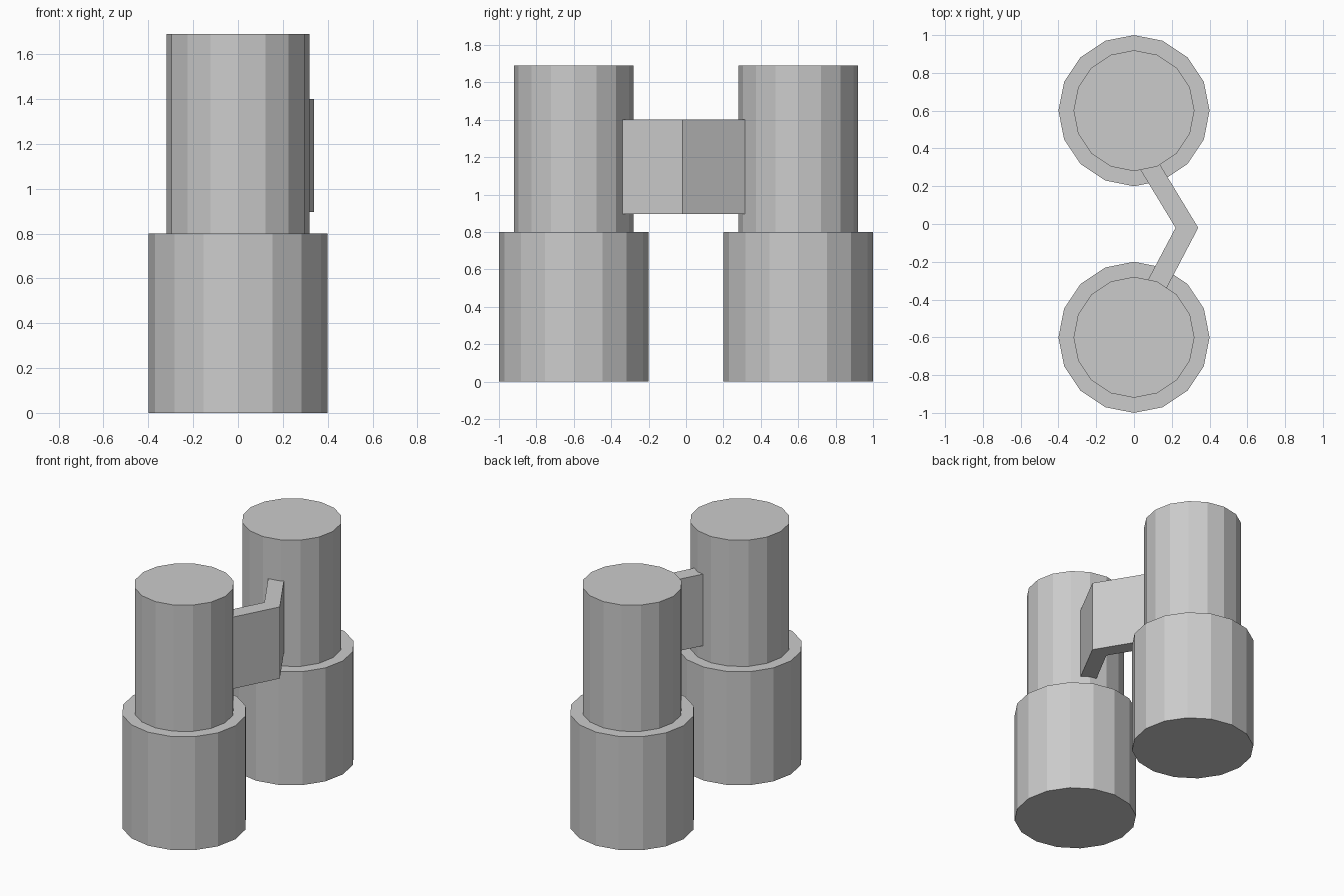
import bpy, bmesh, math

if "Cube" in bpy.data.objects:
    bpy.data.objects.remove(bpy.data.objects["Cube"])

SIDES = 16


def make_object(name, bm):
    bmesh.ops.recalc_face_normals(bm, faces=bm.faces)
    mesh = bpy.data.meshes.new(name)
    bm.to_mesh(mesh)
    bm.free()
    obj = bpy.data.objects.new(name, mesh)
    bpy.context.collection.objects.link(obj)
    return obj


def stepped_barrel(name, y, profile):
    """Closed lathe from (radius, z) pairs, centred on x = 0."""
    bm = bmesh.new()
    rings = []
    for r, z in profile:
        rings.append([bm.verts.new((r * math.sin(a), y + r * math.cos(a), z))
                      for a in (2 * math.pi * i / SIDES for i in range(SIDES))])
    for low, high in zip(rings, rings[1:]):
        for i in range(SIDES):
            j = (i + 1) % SIDES
            bm.faces.new((low[i], low[j], high[j], high[i]))
    bm.faces.new(rings[0])
    bm.faces.new(rings[-1])
    return make_object(name, bm)


def extruded_plan(name, outline, z0, z1):
    bm = bmesh.new()
    face = bm.faces.new([bm.verts.new((x, y, z0)) for x, y in outline])
    new = bmesh.ops.extrude_face_region(bm, geom=[face], use_keep_orig=True)["geom"]
    for v in new:
        if isinstance(v, bmesh.types.BMVert):
            v.co.z = z1
    return make_object(name, bm)


# Two barrels: wide lower section, narrower upper section
barrel_profile = [(0.4, 0), (0.4, 0.8), (0.32, 0.8), (0.32, 1.69)]
for name, y in (("front_barrel", -0.6), ("back_barrel", 0.6)):
    stepped_barrel(name, y, barrel_profile)

# Bent bridge plate, its ends sunk slightly into the barrels
bridge = [(0.02, 0.31), (0.122, 0.34), (0.34, -0.02), (0.159, -0.365),
          (0.065, -0.313), (0.22, -0.02)]
extruded_plan("bridge", bridge, 0.895, 1.4)
